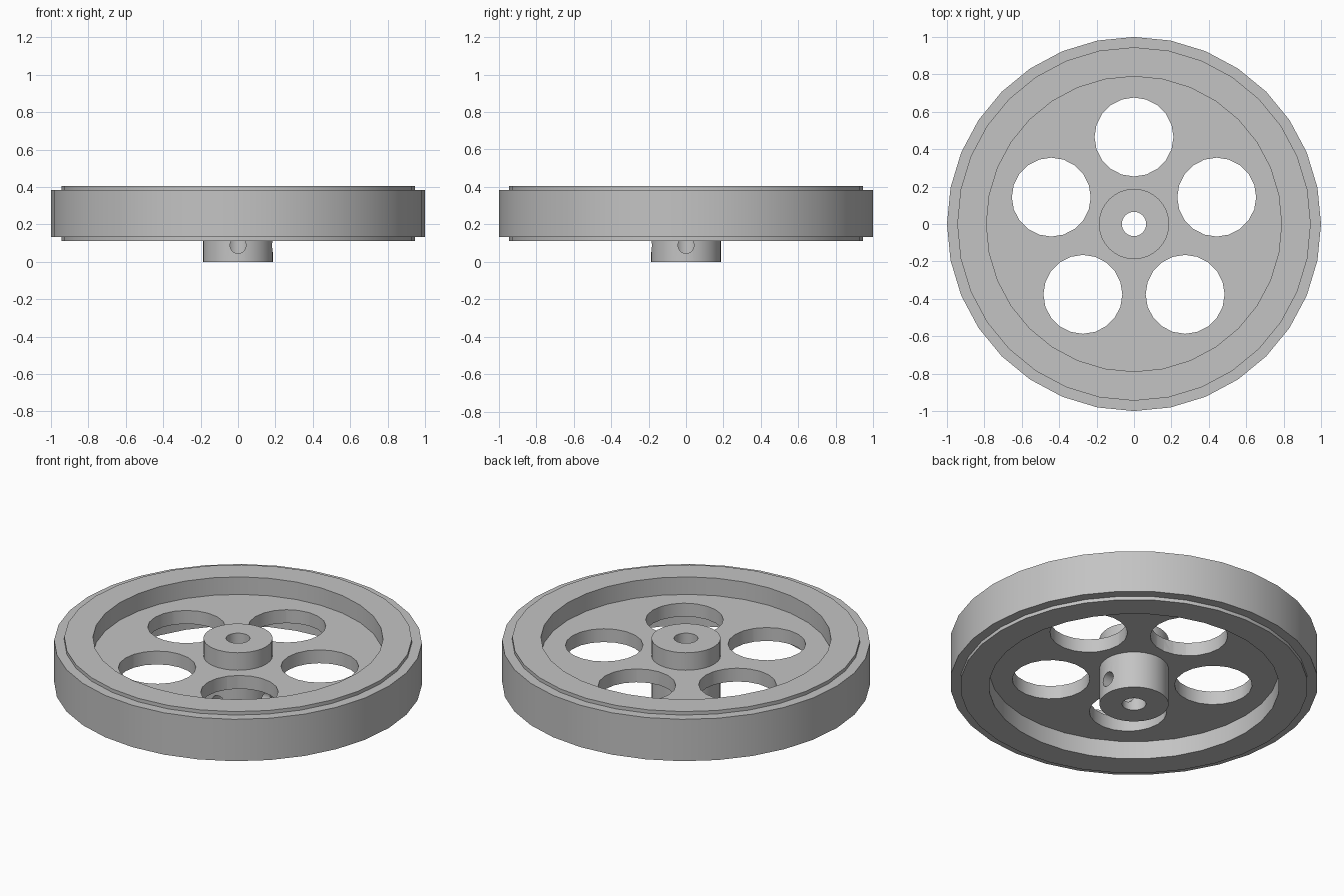
import bpy, bmesh, math
from mathutils import Matrix, Vector

cube = bpy.data.objects.get("Cube")
if cube:
    bpy.data.objects.remove(cube, do_unlink=True)

grey = bpy.data.materials.new("light grey")
grey.use_nodes = True
colour = (0.55, 0.55, 0.55, 1)
grey.diffuse_color = colour
grey.node_tree.nodes["Principled BSDF"].inputs["Base Color"].default_value = colour


def make_object(name, bm):
    bmesh.ops.recalc_face_normals(bm, faces=bm.faces)
    mesh = bpy.data.meshes.new(name)
    bm.to_mesh(mesh)
    bm.free()
    mesh.materials.append(grey)
    obj = bpy.data.objects.new(name, mesh)
    bpy.context.collection.objects.link(obj)
    return obj


def lathe(name, profile, sides):
    """Turn a closed (radius, height) profile around the z axis."""
    bm = bmesh.new()
    rings = []
    for i in range(sides):
        a = math.tau * i / sides
        rings.append([bm.verts.new((r * math.cos(a), r * math.sin(a), z)) for r, z in profile])
    n = len(profile)
    for i in range(sides):
        here, there = rings[i], rings[(i + 1) % sides]
        for j in range(n):
            k = (j + 1) % n
            bm.faces.new((here[j], there[j], there[k], here[k]))
    return make_object(name, bm)


def drill(target, radius, depth, centre, axis):
    """Cut a round hole along an axis."""
    bm = bmesh.new()
    turn = Vector(axis).to_track_quat('Z', 'Y').to_matrix().to_4x4()
    bmesh.ops.create_cone(bm, cap_ends=True, segments=20, radius1=radius, radius2=radius,
                          depth=depth, matrix=Matrix.Translation(centre) @ turn)
    cutter = make_object("hole_cutter", bm)
    cutter.hide_render = True
    mod = target.modifiers.new("hole", 'BOOLEAN')
    mod.operation = 'DIFFERENCE'
    mod.solver = 'EXACT'
    mod.object = cutter
    bpy.context.view_layer.objects.active = target
    bpy.ops.object.modifier_apply(modifier=mod.name)
    bpy.data.objects.remove(cutter, do_unlink=True)


# Stepped rim, thin web and long hub with a central bore
BORE, HUB, INNER, STEP, OUTER = 0.065, 0.188, 0.789, 0.945, 1.0
TOP, BOTTOM = 0.405, 0.112
WEB_TOP, WEB_BOTTOM = 0.3, 0.22
LIP = 0.021
wheel = lathe("flywheel", [
    (BORE, 0), (HUB, 0), (HUB, WEB_BOTTOM), (INNER, WEB_BOTTOM),
    (INNER, BOTTOM), (STEP, BOTTOM), (STEP, BOTTOM + LIP), (OUTER, BOTTOM + LIP),
    (OUTER, TOP - LIP), (STEP, TOP - LIP), (STEP, TOP), (INNER, TOP),
    (INNER, WEB_TOP), (HUB, WEB_TOP), (HUB, TOP), (BORE, TOP)], 32)

# Five round openings in the web
for i in range(5):
    a = math.pi / 2 + math.tau * i / 5
    drill(wheel, 0.211, 0.4, (0.465 * math.cos(a), 0.465 * math.sin(a), 0.26), (0, 0, 1))

# Two set screw holes in the hub, from the front and the left
for d in (Vector((0, -1, 0)), Vector((1, 0, 0))):
    drill(wheel, 0.043, 0.3, d * 0.15 + Vector((0, 0, 0.088)), d)

bpy.ops.object.select_all(action='DESELECT')
wheel.select_set(True)
bpy.context.view_layer.objects.active = wheel
bpy.ops.object.shade_smooth_by_angle(angle=math.radians(30))
